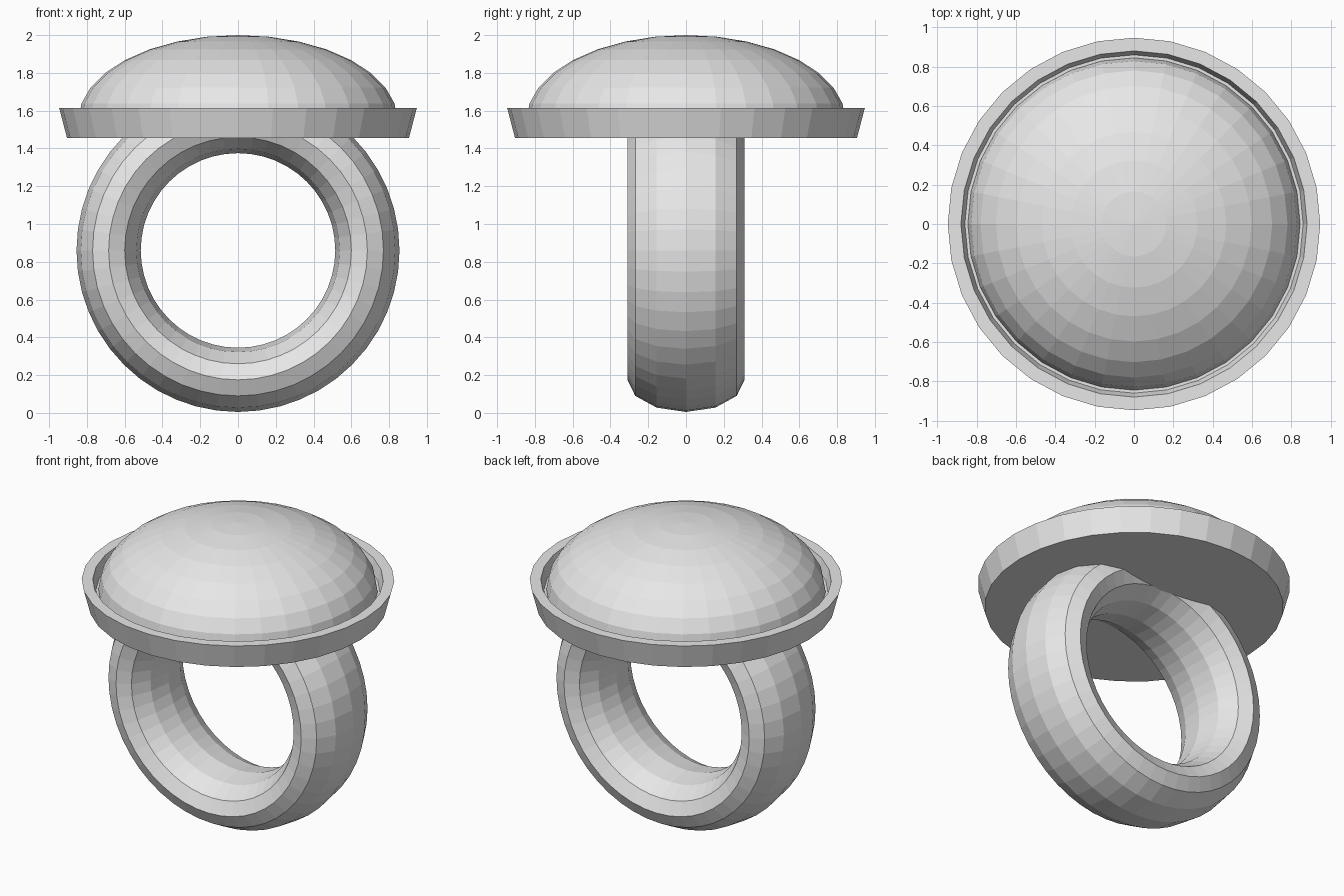
import bpy, bmesh, math

if "Cube" in bpy.data.objects:
    bpy.data.objects.remove(bpy.data.objects["Cube"])

grey = bpy.data.materials.new("plain grey")
grey.diffuse_color = (0.8, 0.8, 0.8, 1)
grey.use_nodes = True
grey.node_tree.nodes["Principled BSDF"].inputs["Base Color"].default_value = grey.diffuse_color


def lathe(name, profile, sides=32):
    """Spin a list of (radius, z) points about the z axis."""
    bm = bmesh.new()
    rings = []
    for r, z in profile:
        if r == 0:
            rings.append([bm.verts.new((0, 0, z))] * sides)
        else:
            rings.append([bm.verts.new((r * math.cos(a), r * math.sin(a), z))
                          for a in (2 * math.pi * i / sides for i in range(sides))])
    for lower, upper in zip(rings, rings[1:]):
        for i in range(sides):
            j = (i + 1) % sides
            corners = dict.fromkeys([lower[i], lower[j], upper[j], upper[i]])
            bm.faces.new(list(corners))
    bmesh.ops.recalc_face_normals(bm, faces=bm.faces)
    mesh = bpy.data.meshes.new(name)
    bm.to_mesh(mesh)
    bm.free()
    obj = bpy.data.objects.new(name, mesh)
    bpy.context.collection.objects.link(obj)
    mesh.materials.append(grey)
    return obj


# Finger band: upright torus widened along the finger
bpy.ops.mesh.primitive_torus_add(major_radius=0.685, minor_radius=0.17,
                                 major_segments=48, minor_segments=12,
                                 location=(0, 0, 0.86),
                                 rotation=(math.pi / 2, 0, 0))
band = bpy.context.object
band.name = "finger_band"
band.scale.z = 0.31 / 0.17
band.data.materials.append(grey)

# Flared cup holding the stone: underside, outer wall, rim, inner wall, floor
lathe("stone_setting", [(0, 1.455), (0.905, 1.455), (0.947, 1.615),
                        (0.88, 1.615), (0.86, 1.54), (0, 1.54)])

# Domed stone: flattened faceted half sphere with a closed base
dome = [(0, 1.55)]
dome += [(0.845 * math.cos(k * math.pi / 16), 1.55 + 0.45 * math.sin(k * math.pi / 16))
         for k in range(8)]
dome.append((0, 2.0))
stone = lathe("domed_stone", [(0, 1.535), (0.845, 1.535)] + dome[1:])
